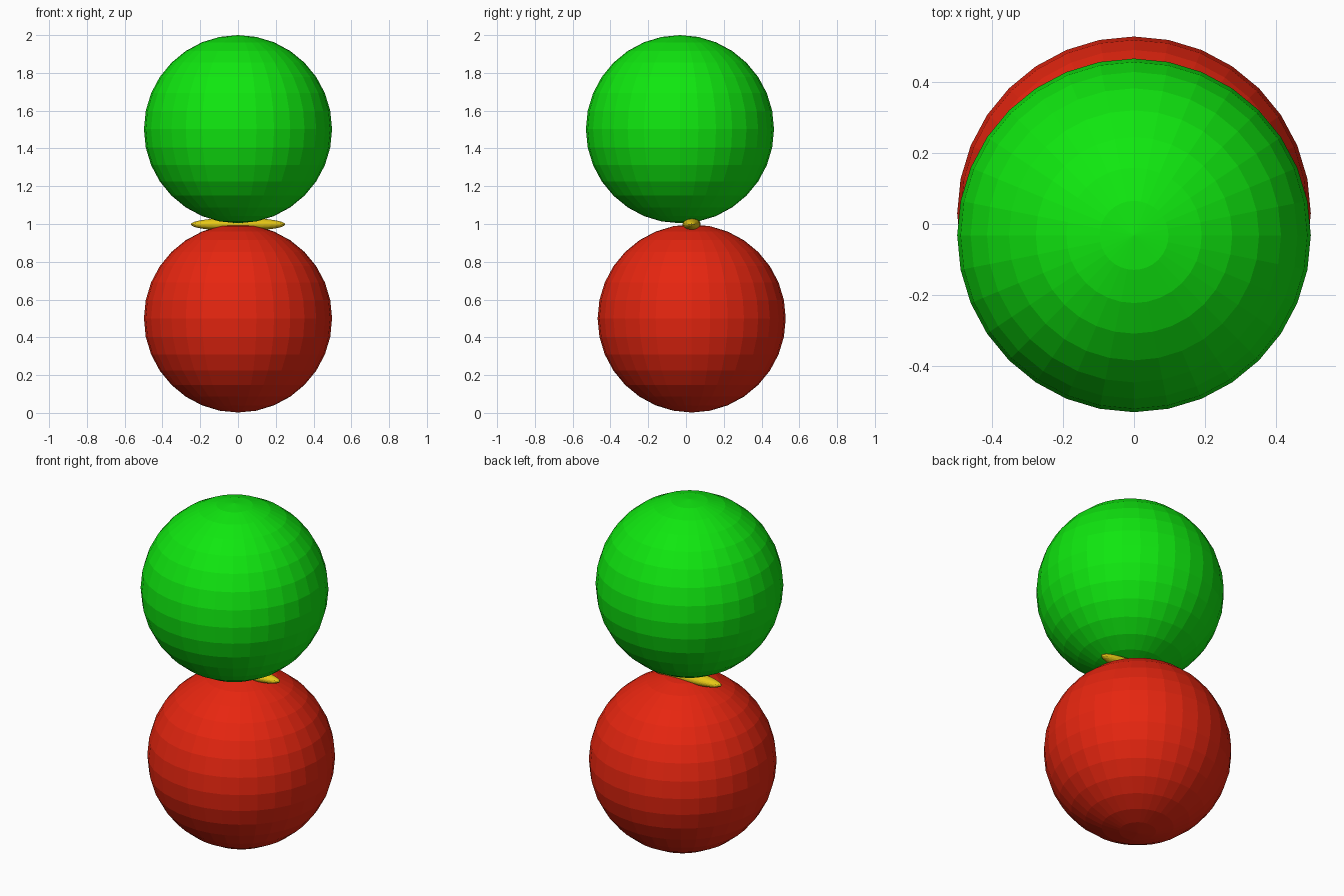
import bpy

if "Cube" in bpy.data.objects:
    bpy.data.objects.remove(bpy.data.objects["Cube"])


def material(name, rgb):
    m = bpy.data.materials.new(name)
    m.diffuse_color = (*rgb, 1)
    m.use_nodes = True
    m.node_tree.nodes["Principled BSDF"].inputs["Base Color"].default_value = m.diffuse_color
    return m


def ball(name, center, radii, mat):
    """Flat-faced UV ball scaled to the given radii."""
    bpy.ops.mesh.primitive_uv_sphere_add(segments=32, ring_count=16, radius=1, location=center)
    ob = bpy.context.object
    ob.name = name
    ob.scale = radii
    bpy.ops.object.transform_apply(location=False, rotation=False, scale=True)
    ob.data.materials.append(mat)
    return ob


red = material("red", (0.8, 0.019, 0.005))
green = material("green", (0.005, 0.8, 0.005))
yellow = material("yellow", (0.8, 0.58, 0.008))

# Two stacked balls, slightly offset front to back
ball("lower_ball", (0, 0.03, 0.5), (0.498, 0.498, 0.498), red)
ball("upper_ball", (0, -0.032, 1.502), (0.498, 0.498, 0.498), green)

# Thin spindle lying between them
ball("spindle", (0, 0.03, 0.998), (0.25, 0.048, 0.035), yellow)
